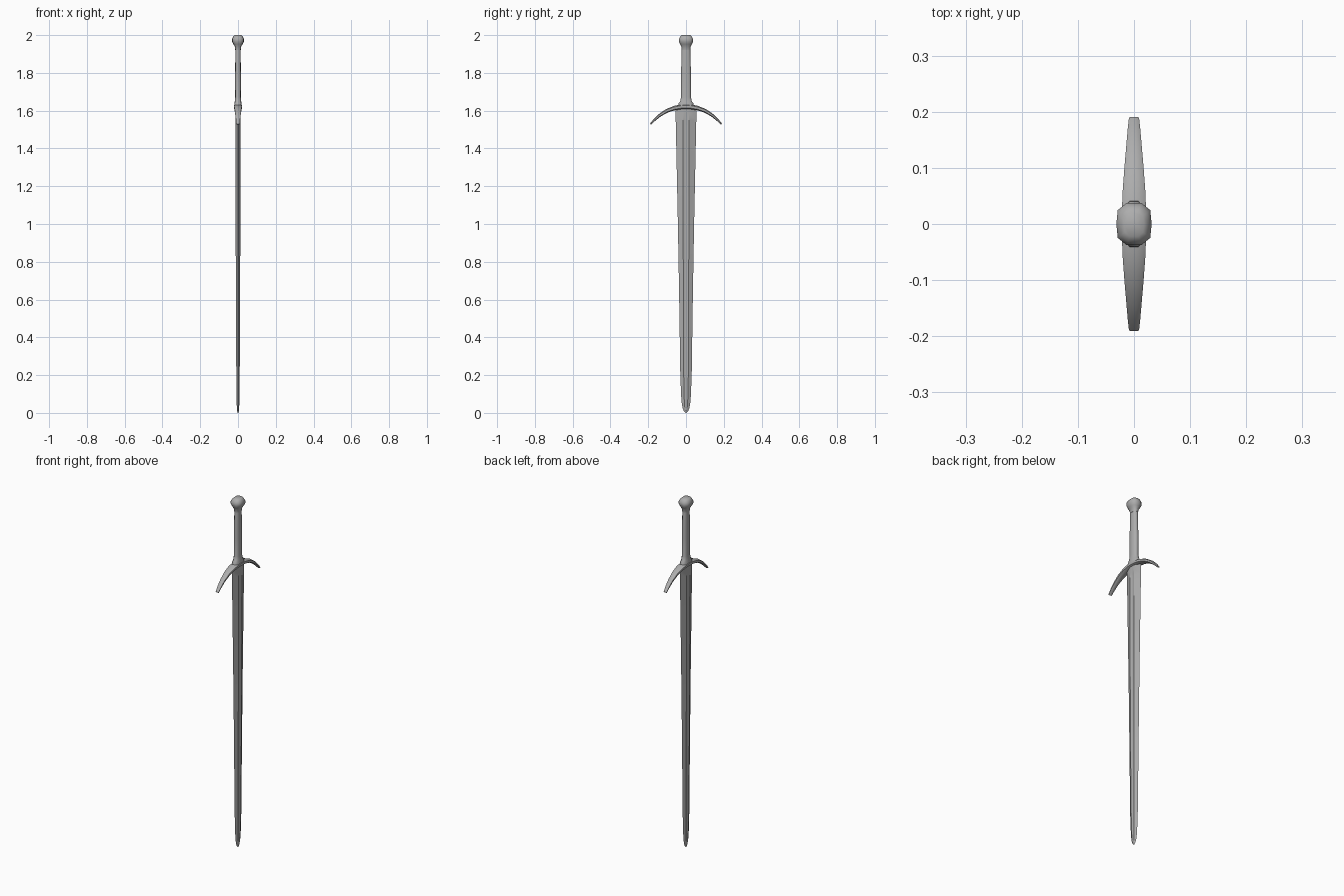
import bpy, bmesh
from math import radians
from mathutils import Vector

if "Cube" in bpy.data.objects:
    bpy.data.objects.remove(bpy.data.objects["Cube"])

# Dark steel colour for every part
steel = bpy.data.materials.new("dark_steel")
steel.diffuse_color = (.42, .42, .42, 1)
steel.use_nodes = True
steel.node_tree.nodes["Principled BSDF"].inputs["Base Color"].default_value = steel.diffuse_color


def loft(name, rings, angle=35):
    """Skin a list of closed rings into a capped solid."""
    bm = bmesh.new()
    loops = [[bm.verts.new(p) for p in ring] for ring in rings]
    n = len(loops[0])
    for a, b in zip(loops, loops[1:]):
        for i in range(n):
            j = (i + 1) % n
            bm.faces.new((a[i], a[j], b[j], b[i]))
    bm.faces.new(loops[0])
    bm.faces.new(loops[-1])
    bmesh.ops.recalc_face_normals(bm, faces=bm.faces)
    me = bpy.data.meshes.new(name)
    bm.to_mesh(me)
    bm.free()
    me.materials.append(steel)
    ob = bpy.data.objects.new(name, me)
    bpy.context.collection.objects.link(ob)
    bpy.ops.object.select_all(action='DESELECT')
    ob.select_set(True)
    bpy.context.view_layer.objects.active = ob
    bpy.ops.object.shade_smooth_by_angle(angle=radians(angle))
    return ob


# Blade: edge, shoulder and shallow fuller on each face
def blade_ring(z, w, t, f, depth):
    half = [(0, w), (t, f), (t * (1 - depth), f * 0.4),
            (t * (1 - depth), -f * 0.4), (t, -f)]
    return [(x, y, z) for x, y in half] + [(-x, -y, z) for x, y in half]


blade = [(0, .003, .002, .001, 0), (.008, .011, .004, .003, 0),
         (.025, .018, .006, .006, .1), (.06, .024, .0075, .009, .25),
         (.19, .030, .009, .012, .3), (.60, .036, .011, .014, .3),
         (.98, .0425, .0125, .015, .3), (1.55, .0545, .0135, .017, .3),
         (1.585, .055, .0135, .017, 0), (1.615, .055, .0135, .017, 0)]
loft("blade", [blade_ring(*b) for b in blade], 30)

# Crossguard: tapered bar swept along a downward arc
arm = [(.188, 1.528, .009, .004), (.170, 1.548, .011, .006),
       (.140, 1.575, .0135, .008), (.100, 1.600, .017, .010),
       (.060, 1.614, .020, .012), (.025, 1.620, .0215, .013)]
path = [(-y, z, w, h) for y, z, w, h in arm] + [(0, 1.621, .022, .0135)] + arm[::-1]
rings = []
for i, (y, z, w, h) in enumerate(path):
    a, b = path[max(i - 1, 0)], path[min(i + 1, len(path) - 1)]
    t = Vector((0, b[0] - a[0], b[1] - a[1])).normalized()
    up = Vector((0, -t.z, t.y))
    sec = [(w, -.5), (w, .5), (.6 * w, .9), (0, 1), (-.6 * w, .9),
           (-w, .5), (-w, -.5), (-.6 * w, -.9), (0, -1), (.6 * w, -.9)]
    rings.append([Vector((x, y, z)) + up * (h * k) for x, k in sec])
loft("crossguard", rings, 50)

# Shared ten-sided oval section for the handle parts
OVAL = [(1, 0), (.92, .66), (.42, 1), (-.42, 1), (-.92, .66),
        (-1, 0), (-.92, -.66), (-.42, -1), (.42, -1), (.92, -.66)]


def oval_rings(profile):
    return [[(x * rx, y * ry, z) for x, y in OVAL] for z, rx, ry in profile]


# Grip flaring into the guard
loft("grip", oval_rings([(1.615, .020, .042), (1.637, .0195, .040),
                         (1.650, .017, .031), (1.672, .015, .026),
                         (1.78, .0155, .0265), (1.90, .014, .0235),
                         (1.95, .014, .0225)]), 50)

# Pommel: faceted knob with neck and flat top
loft("pommel", oval_rings([(1.922, .0145, .0235), (1.940, .017, .025),
                           (1.952, .025, .031), (1.966, .0315, .0375),
                           (1.980, .0315, .0375), (1.992, .026, .031),
                           (2.0, .0175, .022)]), 50)
